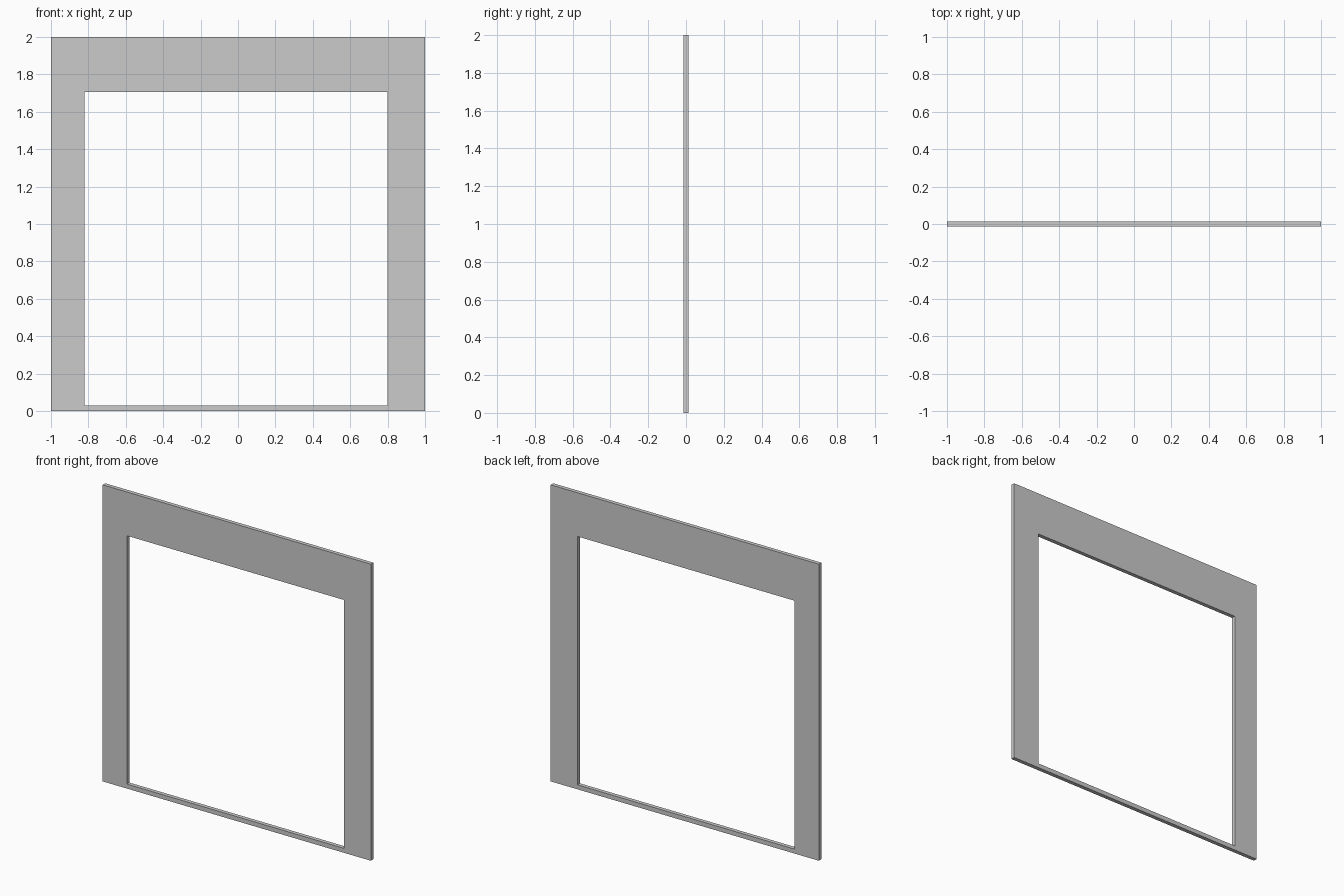
import bpy
import bmesh

if "Cube" in bpy.data.objects:
    bpy.data.objects.remove(bpy.data.objects["Cube"])

HALF_DEPTH = 0.0135

# Outer outline and slightly off-centre opening, as (x, z) corners
outer = [(-1, 0), (1, 0), (1, 2), (-1, 2)]
inner = [(-0.82, 0.03), (0.80, 0.03), (0.80, 1.705), (-0.82, 1.705)]

bm = bmesh.new()


def ring(points):
    return [bm.verts.new((x, -HALF_DEPTH, z)) for x, z in points]


# Front face of the frame: four mitred quads around the opening
out_ring, in_ring = ring(outer), ring(inner)
faces = []
for i in range(4):
    j = (i + 1) % 4
    faces.append(bm.faces.new((out_ring[i], out_ring[j], in_ring[j], in_ring[i])))

# Thickness
result = bmesh.ops.extrude_face_region(bm, geom=faces, use_keep_orig=True)
back = [g for g in result["geom"] if isinstance(g, bmesh.types.BMVert)]
bmesh.ops.translate(bm, verts=back, vec=(0, 2 * HALF_DEPTH, 0))
bmesh.ops.recalc_face_normals(bm, faces=bm.faces[:])

mesh = bpy.data.meshes.new("frame_panel")
bm.to_mesh(mesh)
bm.free()
frame = bpy.data.objects.new("frame_panel", mesh)
bpy.context.collection.objects.link(frame)
